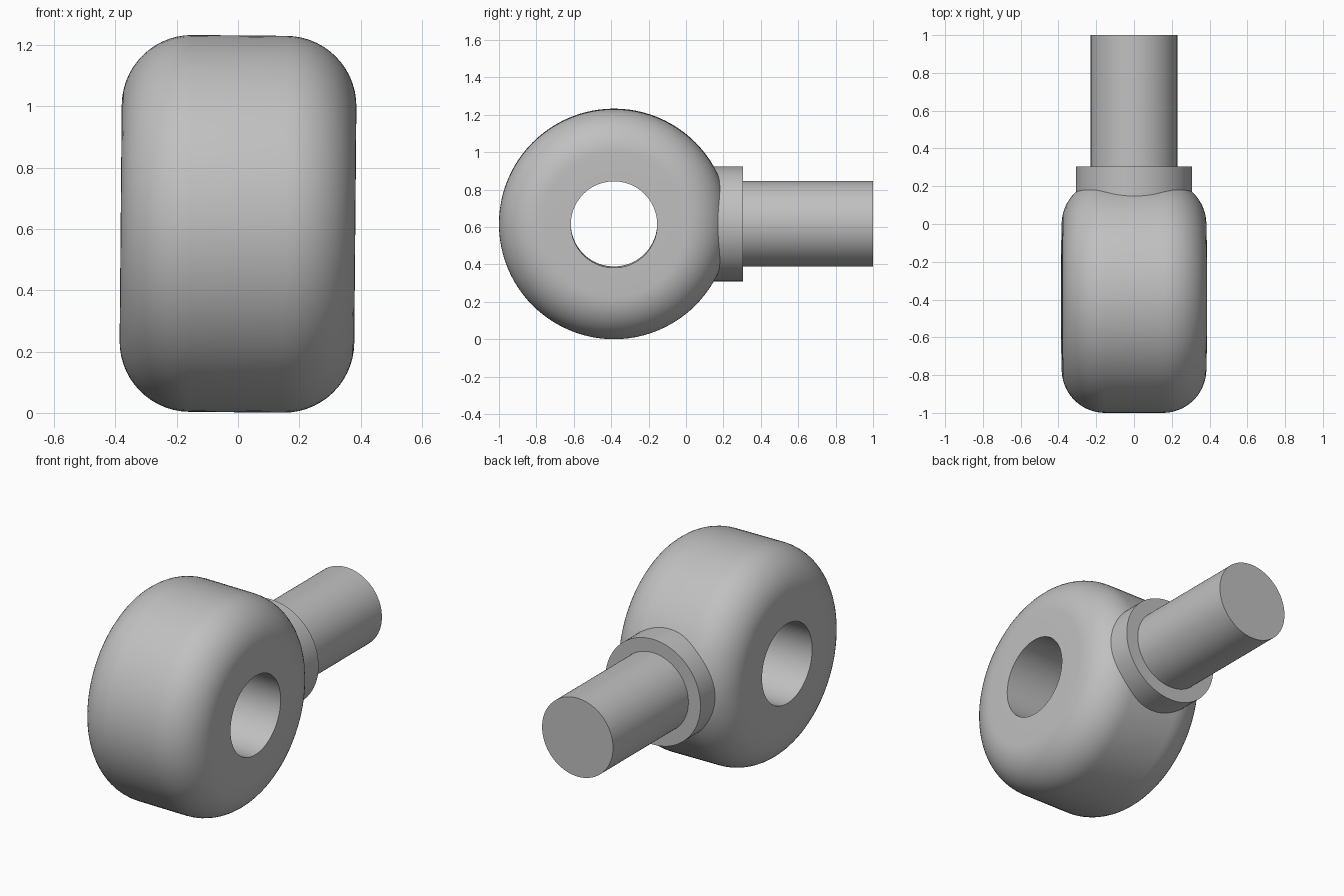
import bpy, bmesh, math
from mathutils import Matrix

cube = bpy.data.objects.get("Cube")
if cube:
    bpy.data.objects.remove(cube, do_unlink=True)

steel = bpy.data.materials.new("steel_grey")
steel.use_nodes = True
GREY = (0.53, 0.53, 0.53, 1)
steel.diffuse_color = GREY
steel.node_tree.nodes["Principled BSDF"].inputs["Base Color"].default_value = GREY

AXIS_Z = 0.617          # height of the shank and ring centre
RING_Y = -0.385


def lathe(name, profile, matrix, closed=False, segments=96):
    """Spin (radius, height) points around local z, then place the part."""
    bm = bmesh.new()
    verts = [bm.verts.new((r, 0, h)) for r, h in profile]
    pairs = list(zip(verts, verts[1:])) + ([(verts[-1], verts[0])] if closed else [])
    edges = [bm.edges.new(p) for p in pairs]
    bmesh.ops.spin(bm, geom=verts + edges, axis=(0, 0, 1), cent=(0, 0, 0),
                   angle=2 * math.pi, steps=segments)
    bmesh.ops.remove_doubles(bm, verts=bm.verts, dist=1e-5)
    bmesh.ops.recalc_face_normals(bm, faces=bm.faces)
    mesh = bpy.data.meshes.new(name)
    bm.to_mesh(mesh)
    bm.free()
    mesh.materials.append(steel)
    obj = bpy.data.objects.new(name, mesh)
    bpy.context.collection.objects.link(obj)
    obj.matrix_world = matrix
    bpy.ops.object.select_all(action='DESELECT')
    obj.select_set(True)
    bpy.context.view_layer.objects.active = obj
    bpy.ops.object.shade_smooth_by_angle(angle=math.radians(35))
    return obj


# Ring with rounded rims and a straight bore, leaning very slightly sideways
R, HALF, FILLET, BORE = 0.615, 0.383, 0.23, 0.231
arc = [(R - FILLET + FILLET * math.cos(a), HALF - FILLET + FILLET * math.sin(a))
       for a in (math.pi / 2 * i / 14 for i in range(15))]
section = [(BORE, -HALF)] + [(r, -h) for r, h in reversed(arc)] + arc + [(BORE, HALF)]
lathe("ring", section,
      Matrix.Translation((0, RING_Y, AXIS_Z)) @ Matrix.Rotation(math.pi / 2 + 0.009, 4, 'Y'),
      closed=True)

# Collar and shank run backwards along +y
along_y = Matrix.Translation((0, 0, AXIS_Z)) @ Matrix.Rotation(-math.pi / 2, 4, 'X')
lathe("collar", [(0, 0.1), (0.307, 0.1), (0.307, 0.305), (0, 0.305)], along_y)
lathe("shank", [(0, 0.3), (0.229, 0.3), (0.229, 1.0), (0, 1.0)], along_y)
